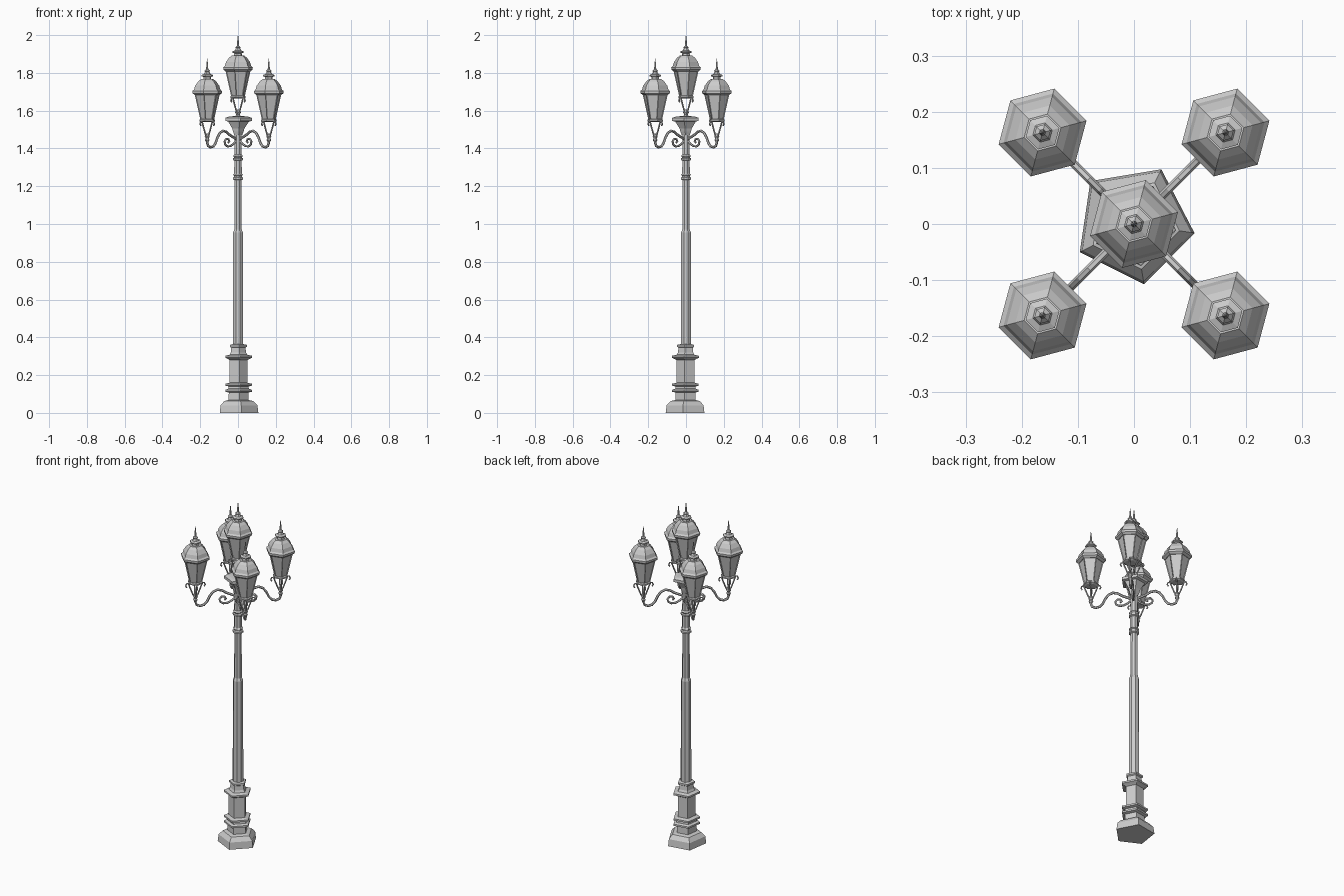
import bpy, bmesh, math
from mathutils import Vector

if "Cube" in bpy.data.objects:
    bpy.data.objects.remove(bpy.data.objects["Cube"])


def add_object(name, bm, loc=(0, 0, 0)):
    bmesh.ops.recalc_face_normals(bm, faces=bm.faces[:])
    me = bpy.data.meshes.new(name)
    bm.to_mesh(me)
    bm.free()
    ob = bpy.data.objects.new(name, me)
    ob.location = loc
    bpy.context.collection.objects.link(ob)
    return ob


def turned(name, profile, sides, phase, loc=(0, 0, 0), panels=0):
    """Faceted turned solid from (radius, z) points, with optional recessed panels."""
    bm = bmesh.new()
    rings = []
    for r, z in profile:
        ang = [math.radians(phase) + i * math.tau / sides for i in range(sides)]
        rings.append([bm.verts.new((r * math.cos(a), r * math.sin(a), z)) for a in ang])
    walls = []
    for lo, hi in zip(rings, rings[1:]):
        for i in range(sides):
            j = (i + 1) % sides
            walls.append(bm.faces.new((lo[i], lo[j], hi[j], hi[i])))
    bm.faces.new(rings[0][::-1])
    bm.faces.new(rings[-1])
    if panels:
        bmesh.ops.recalc_face_normals(bm, faces=bm.faces[:])
        bmesh.ops.inset_individual(bm, faces=walls, thickness=panels, depth=-0.004)
    return add_object(name, bm, loc)


def rod(name, points, radius, angle, loc=(0, 0, 0), sides=6):
    """Bent rod from (distance, z) points in the vertical plane at the given angle."""
    a = math.radians(angle)
    out = Vector((math.cos(a), math.sin(a), 0))
    side = Vector((-math.sin(a), math.cos(a), 0))
    pts = [out * d + Vector((0, 0, z)) for d, z in points]
    bm = bmesh.new()
    rings = []
    for k, p in enumerate(pts):
        t = (pts[min(k + 1, len(pts) - 1)] - pts[max(k - 1, 0)]).normalized()
        n = side.cross(t)
        rings.append([bm.verts.new(p + radius * (side * math.cos(i * math.tau / sides)
                                                 + n * math.sin(i * math.tau / sides)))
                      for i in range(sides)])
    for lo, hi in zip(rings, rings[1:]):
        for i in range(sides):
            j = (i + 1) % sides
            bm.faces.new((lo[i], lo[j], hi[j], hi[i]))
    bm.faces.new(rings[0])
    bm.faces.new(rings[-1])
    return add_object(name, bm, loc)


# Five-sided pedestal
turned("pedestal", [(.109, 0), (.104, .04), (.082, .063), (.056, .068), (.055, .108),
                    (.075, .112), (.075, .122), (.058, .128), (.056, .14), (.075, .144),
                    (.075, .154), (.05, .16), (.05, .28), (.062, .286), (.076, .292),
                    (.076, .302), (.05, .308), (.043, .32), (.04, .345), (.048, .35),
                    (.048, .36), (.03, .364)], 5, -8.5)

# Stepped column with ring mouldings
turned("column", [(.029, .35), (.028, .955), (.021, .972), (.02, 1.232), (.029, 1.236),
                  (.029, 1.246), (.022, 1.25), (.022, 1.256), (.028, 1.26), (.022, 1.268),
                  (.021, 1.335), (.029, 1.339), (.029, 1.348), (.022, 1.352), (.028, 1.36),
                  (.021, 1.368), (.019, 1.49)], 8, 22.5)

# Flared capital
turned("capital", [(.022, 1.47), (.03, 1.49), (.034, 1.505), (.05, 1.53), (.058, 1.542),
                   (.075, 1.546), (.075, 1.562), (.055, 1.568), (.02, 1.572)], 5, -8.5)
turned("centre_stem", [(.018, 1.565), (.01, 1.58), (.016, 1.59), (.008, 1.605)], 6, 15)


def lantern(x, y, z, label):
    loc = (x, y, z)
    # Tapered body with recessed panes; z is the eave level
    turned(label + "_body", [(.037, -.145), (.07, -.002)], 6, 15, loc, panels=.005)
    turned(label + "_floor", [(.03, -.155), (.042, -.15), (.042, -.142), (.036, -.138)], 6, 15, loc)
    # Eave and domed roof
    turned(label + "_roof", [(.066, -.012), (.08, -.002), (.081, .01), (.072, .018),
                             (.066, .038), (.05, .06), (.034, .073)], 6, 15, loc)
    # Chimney, cap and spike
    turned(label + "_finial", [(.022, .07), (.02, .084), (.031, .088), (.031, .095),
                               (.018, .1), (.012, .112), (.015, .117), (.006, .125),
                               (.0045, .15), (.0008, .181)], 6, 15, loc)
    # Curled support legs and cup
    for i in range(4):
        rod(f"{label}_leg_{i + 1}", [(.047, -.174), (.053, -.165), (.048, -.153), (.038, -.152),
                                     (.03, -.175), (.015, -.215), (.006, -.232)],
            .0042, 45 + 90 * i, loc, 5)
    turned(label + "_cup", [(.007, -.26), (.013, -.25), (.009, -.24), (.014, -.23),
                            (.008, -.215)], 6, 15, loc)


lantern(0, 0, 1.819, "centre_lantern")

# Four lanterns on scrolled arms
D = .163
for i in range(4):
    ang = 45 + 90 * i
    a = math.radians(ang)
    s = math.sqrt(2)
    lantern(D * s * math.cos(a), D * s * math.sin(a), 1.694, f"lantern_{i + 1}")
    arm = [(.163, 1.46), (.163, 1.43), (.158, 1.413), (.145, 1.406), (.13, 1.411), (.118, 1.43),
           (.108, 1.46), (.096, 1.482), (.08, 1.493), (.062, 1.488), (.045, 1.472), (.01, 1.45)]
    rod(f"arm_{i + 1}", [(x * s, z) for x, z in arm], .007, ang)
    scroll = [(.01, 1.44), (.025, 1.423), (.04, 1.412), (.056, 1.411), (.068, 1.421),
              (.071, 1.437), (.063, 1.45), (.051, 1.449), (.046, 1.439), (.052, 1.431)]
    rod(f"scroll_{i + 1}", [(x * s, z) for x, z in scroll], .006, ang)
